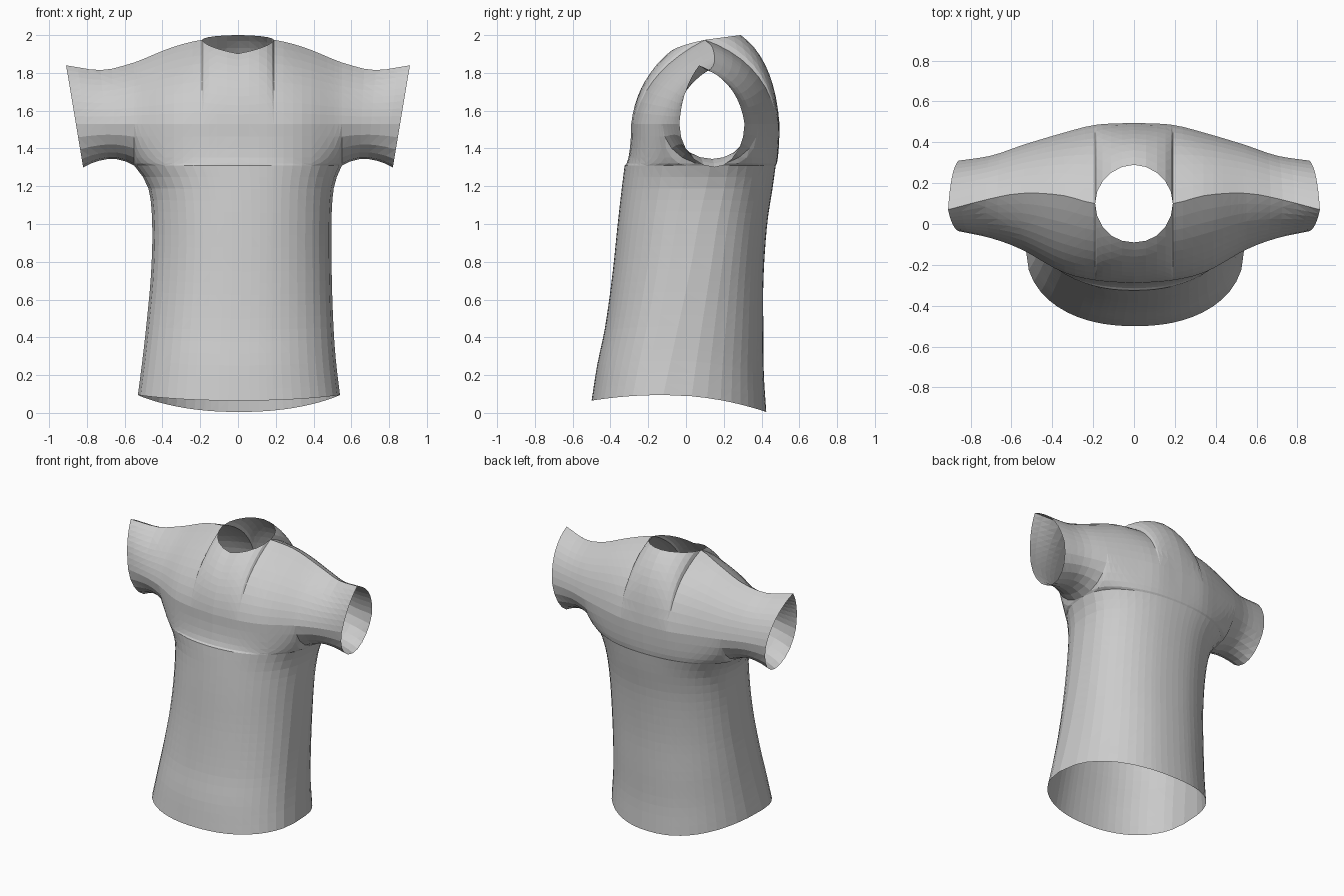
import bpy
import bmesh
import math

old = bpy.data.objects.get("Cube")
if old:
    bpy.data.objects.remove(old, do_unlink=True)


def curve(keys, values, x):
    """Smooth lookup of a value along a list of keys."""
    x = min(max(x, keys[0]), keys[-1])
    i = max(k for k in range(len(keys) - 1) if keys[k] <= x)

    def slope(k):
        a, b = max(k - 1, 0), min(k + 1, len(keys) - 1)
        return (values[b] - values[a]) / (keys[b] - keys[a])

    h = keys[i + 1] - keys[i]
    t = (x - keys[i]) / h
    a, b = values[i], values[i + 1]
    return (a + (b - a) * t * t * (3 - 2 * t)
            + h * slope(i) * t * (1 - t) ** 2 - h * slope(i + 1) * t * t * (1 - t))


# Key measures from the centre line out to the cuff
ARMPIT, CUFF, NECK, UNDER = 0.55, 0.865, 0.19, 1.31
STATIONS = [0, 0.19, 0.35, 0.55, 0.7, 0.865]
RIDGE_Z = [1.985, 1.975, 1.935, 1.855, 1.815, 1.84]
RIDGE_Y = [0.1, 0.1, 0.14, 0.15, 0.12, 0.07]
CHEST_Y = [-0.29, -0.275, -0.235, -0.125, -0.07, -0.035]
BACK_Y = [0.495, 0.485, 0.445, 0.385, 0.335, 0.31]

# Torso measures from the hem up to the armpit
LEVELS = [0, 0.2, 0.4, 0.7, 1.0, 1.2, 1.31]
HALF_WIDTH = [0.535, 0.512, 0.495, 0.478, 0.475, 0.495, 0.55]
BELLY = [-0.5, -0.47, -0.43, -0.39, -0.36, -0.338, -0.325]
SPINE = [0.425, 0.412, 0.41, 0.41, 0.43, 0.46, 0.475]
MIDDLE = [-0.12, -0.08, -0.04, 0.02, 0.07, 0.11, 0.13]
SHIFT = [0.005, 0.006, 0.01, 0.018, 0.02, 0.015, 0]
TORSO_ROWS, LOWER_ROWS, UPPER_ROWS = 20, 5, 9


def torso_point(s, level, front):
    """Point on the body tube; level runs from the hem to the armpit."""
    f = s / ARMPIT
    bulge = max(0, 1 - abs(f) ** 2.2) ** (1 / 2.2)
    y0 = curve(LEVELS, MIDDLE, level)
    y1 = curve(LEVELS, BELLY if front else SPINE, level)
    # The hem dips at the front and more at the back
    hem = 0.095 - (0.03 if front else 0.09) * bulge ** 2
    z = level + hem * (1 - level / UNDER)
    x = curve(LEVELS, SHIFT, level) + curve(LEVELS, HALF_WIDTH, level) * f
    return x, y0 + (y1 - y0) * bulge, z


def upper_profile(s, front):
    """Points from the underarm line up to the shoulder ridge or neckline."""
    a = abs(s)
    side = curve(STATIONS, CHEST_Y if front else BACK_Y, a)
    top_y, top_z = curve(STATIONS, RIDGE_Y, a), curve(STATIONS, RIDGE_Z, a)
    if a < NECK:
        half = math.sqrt(NECK ** 2 - a ** 2)
        top_y += -half if front else half
        top_z = 1.94 + 0.2 * (top_y - 0.1) + 0.035 * a / NECK
        if not front:
            top_z = 1.975 + 0.025 * half / NECK
    if a < ARMPIT:
        _, low_y, low_z = torso_point(s, UNDER, front)
    else:
        low_y = 0.13 + 0.02 * (a - ARMPIT) / (CUFF - ARMPIT)
        low_z = curve([ARMPIT, 0.62, 0.7, 0.8, CUFF],
                      [UNDER, 1.337, 1.345, 1.325, 1.30], a)
    mid_z = 1.53
    points = []
    # Rounded lower quarter
    for j in range(1, LOWER_ROWS + 1):
        t = math.pi / 2 * j / LOWER_ROWS
        points.append((low_y + (side - low_y) * math.sin(t),
                       low_z + (mid_z - low_z) * (1 - math.cos(t))))
    # Curve over the shoulder
    ctrl_y = side + 0.13 * (top_y - side)
    ctrl_z = mid_z + (0.62 if front else 0.73) * (top_z - mid_z)
    for j in range(1, UPPER_ROWS + 1):
        t = j / UPPER_ROWS
        u = 1 - t
        points.append((u * u * side + 2 * u * t * ctrl_y + t * t * top_y,
                       u * u * mid_z + 2 * u * t * ctrl_z + t * t * top_z))
    # Slant the sleeve toward its cuff
    slant = max(0, (a - ARMPIT) / (CUFF - ARMPIT)) * 0.167
    sign = 1 if s >= 0 else -1
    rows = [(s + sign * slant * (z - 1.57), y, z) for y, z in points]
    base = (s + sign * slant * (low_z - 1.57), low_y, low_z)
    return [base] + rows


# Column positions, mirrored left and right
half = [NECK * math.sin(math.pi / 2 * i / 5) for i in range(1, 6)]
half += [0.24, 0.29, 0.34, 0.39, 0.435, 0.475, 0.51, 0.535, ARMPIT]
half += [ARMPIT + (CUFF - ARMPIT) * i / 6 for i in range(1, 7)]
columns = [-s for s in reversed(half)] + [0] + half

bm = bmesh.new()
for front in (True, False):
    grid = []
    for s in columns:
        column = [None] * TORSO_ROWS
        if abs(s) <= ARMPIT + 1e-6:
            column = [bm.verts.new(torso_point(s, UNDER * j / TORSO_ROWS, front))
                      for j in range(TORSO_ROWS)]
        column += [bm.verts.new(p) for p in upper_profile(s, front)]
        grid.append(column)
    for left, right in zip(grid, grid[1:]):
        for j in range(len(left) - 1):
            quad = [left[j], right[j], right[j + 1], left[j + 1]]
            if None not in quad:
                bm.faces.new(quad if front else quad[::-1])

# Sew the front and back sheets together along sides, underarms and shoulders
bmesh.ops.remove_doubles(bm, verts=bm.verts, dist=0.0005)
bmesh.ops.triangulate(bm, faces=bm.faces)

mesh = bpy.data.meshes.new("shirt")
bm.to_mesh(mesh)
bm.free()
shirt = bpy.data.objects.new("shirt", mesh)
bpy.context.collection.objects.link(shirt)

fabric = bpy.data.materials.new("grey fabric")
fabric.use_nodes = True
colour = (0.6, 0.6, 0.6, 1)
fabric.diffuse_color = colour
fabric.node_tree.nodes["Principled BSDF"].inputs["Base Color"].default_value = colour
mesh.materials.append(fabric)
